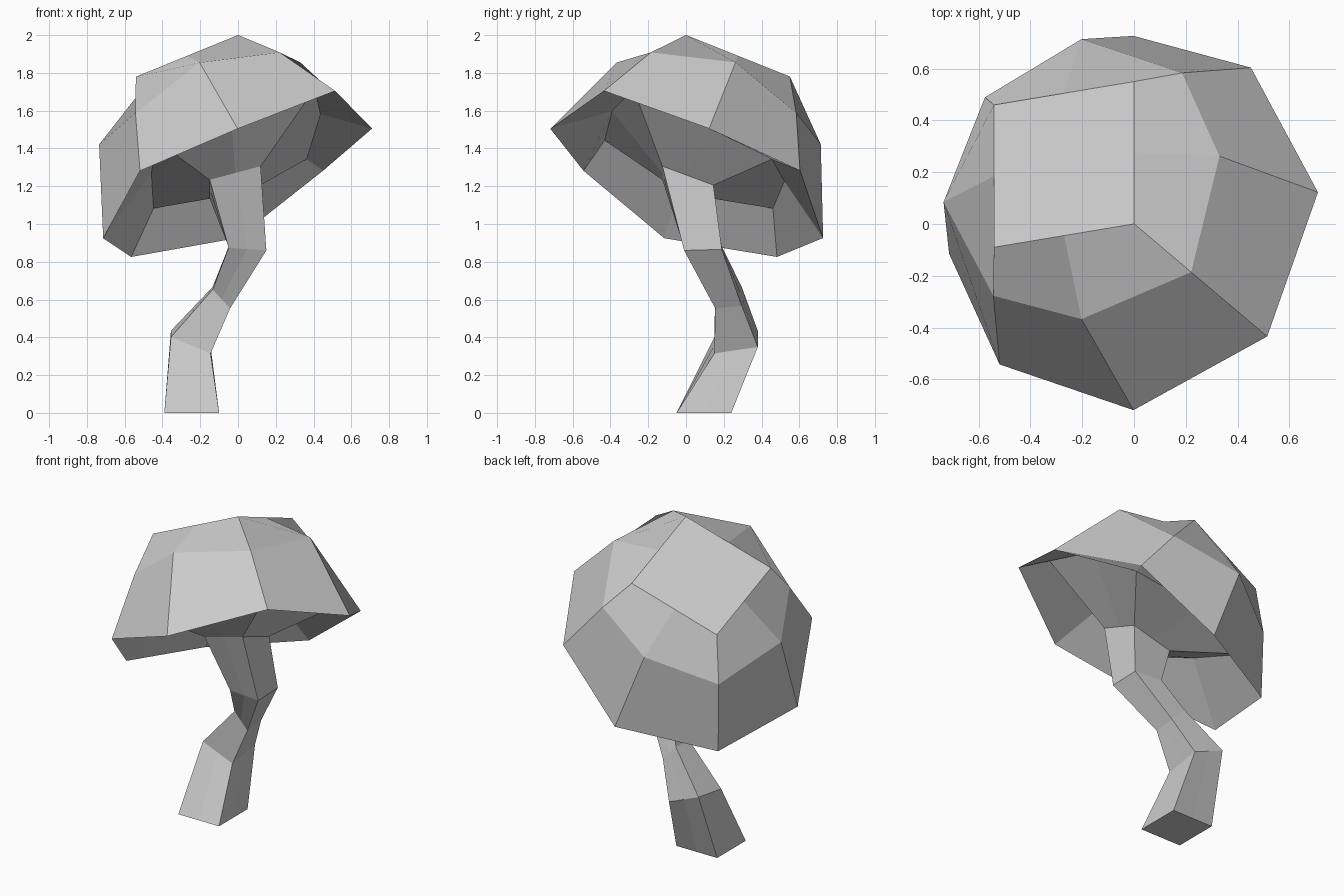
import bpy
import bmesh
from mathutils import Vector

cube = bpy.data.objects.get("Cube")
if cube:
    bpy.data.objects.remove(cube, do_unlink=True)

grey = bpy.data.materials.new("plain_grey")
grey.use_nodes = True
grey.diffuse_color = (0.6, 0.6, 0.6, 1)
shader = next(n for n in grey.node_tree.nodes if n.type == "BSDF_PRINCIPLED")
shader.inputs["Base Color"].default_value = (0.6, 0.6, 0.6, 1)

# Tilted frame of the cap, centred on its flat crown
crown = Vector((-0.27, 0.23, 1.78))
side_a = Vector((0, 0.929, -0.372)).normalized()
side_b = Vector((-0.912, -0.152, -0.372)).normalized()
axis = side_a.cross(side_b).normalized()

# Eight directions around the cap: edge middles alternate with corners
COMPASS = [(-1, 0), (-1, -1), (0, -1), (1, -1), (1, 0), (1, 1), (0, 1), (-1, 1)]


def tilted(a, b, height):
    return crown + side_a * a + side_b * b + axis * height


def cap_ring(middle, long_corner, short_corner):
    """Each argument is (reach, height) for one kind of point."""
    ring = []
    for a, b in COMPASS:
        reach, height = middle if a * b == 0 else long_corner if a * b > 0 else short_corner
        ring.append(tilted(a * reach, b * reach, height))
    return ring


def stem_ring(centre, half_x, half_y, rise_x, rise_y):
    """A tilted four-sided section, with a point in the middle of each side."""
    signs = [(0, -1), (1, -1), (1, 0), (1, 1), (0, 1), (-1, 1), (-1, 0), (-1, -1)]
    return [Vector(centre) + Vector((sx * half_x, sy * half_y, sx * rise_x + sy * rise_y))
            for sx, sy in signs]


def build(name, rings, close_first):
    """Skin a list of eight-point rings and optionally close the first one."""
    bm = bmesh.new()
    loops = [[bm.verts.new(p) for p in ring] for ring in rings]
    for low, high in zip(loops, loops[1:]):
        for i in range(len(low)):
            j = (i + 1) % len(low)
            bm.faces.new((low[i], low[j], high[j], high[i]))
    if close_first:
        bm.faces.new(loops[0])
    bmesh.ops.recalc_face_normals(bm, faces=bm.faces)
    mesh = bpy.data.meshes.new(name)
    bm.to_mesh(mesh)
    bm.free()
    mesh.materials.append(grey)
    obj = bpy.data.objects.new(name, mesh)
    bpy.context.collection.objects.link(obj)
    return obj


# Stem sections from the foot to the underside of the cap
stem = [
    stem_ring((-0.245, 0.095, 0), 0.145, 0.145, 0, 0),
    stem_ring((-0.25, 0.265, 0.375), 0.105, 0.115, -0.043, 0.017),
    stem_ring((-0.088, 0.225, 0.61), 0.046, 0.07, -0.05, 0.007),
    stem_ring((0.05, 0.09, 0.87), 0.1, 0.1, -0.007, 0.003),
    stem_ring((-0.015, 0.01, 1.22), 0.135, 0.135, 0.036, -0.05),
]
build("stem", stem, True)

# Cap: flat crown, shoulder, rim, hollow underside, and the join to the stem
top = cap_ring((0.296, 0), (0.296, 0), (0.296, 0))
shoulder = cap_ring((0.582, -0.167), (0.435, -0.23), (0.398, -0.226))
rim = cap_ring((0.778, -0.665), (0.59, -0.606), (0.53, -0.586))
hollow = [tilted(*p) for p in (
    (-0.51, -0.05, -0.46), (-0.45, -0.52, -0.5), (0, -0.56, -0.48), (0.37, -0.45, -0.55),
    (0.476, -0.01, -0.448), (0.474, 0.389, -0.443), (-0.03, 0.4, -0.44), (-0.487, 0.372, -0.447))]
build("cap", [top, shoulder, rim, hollow, stem[-1]], True)
